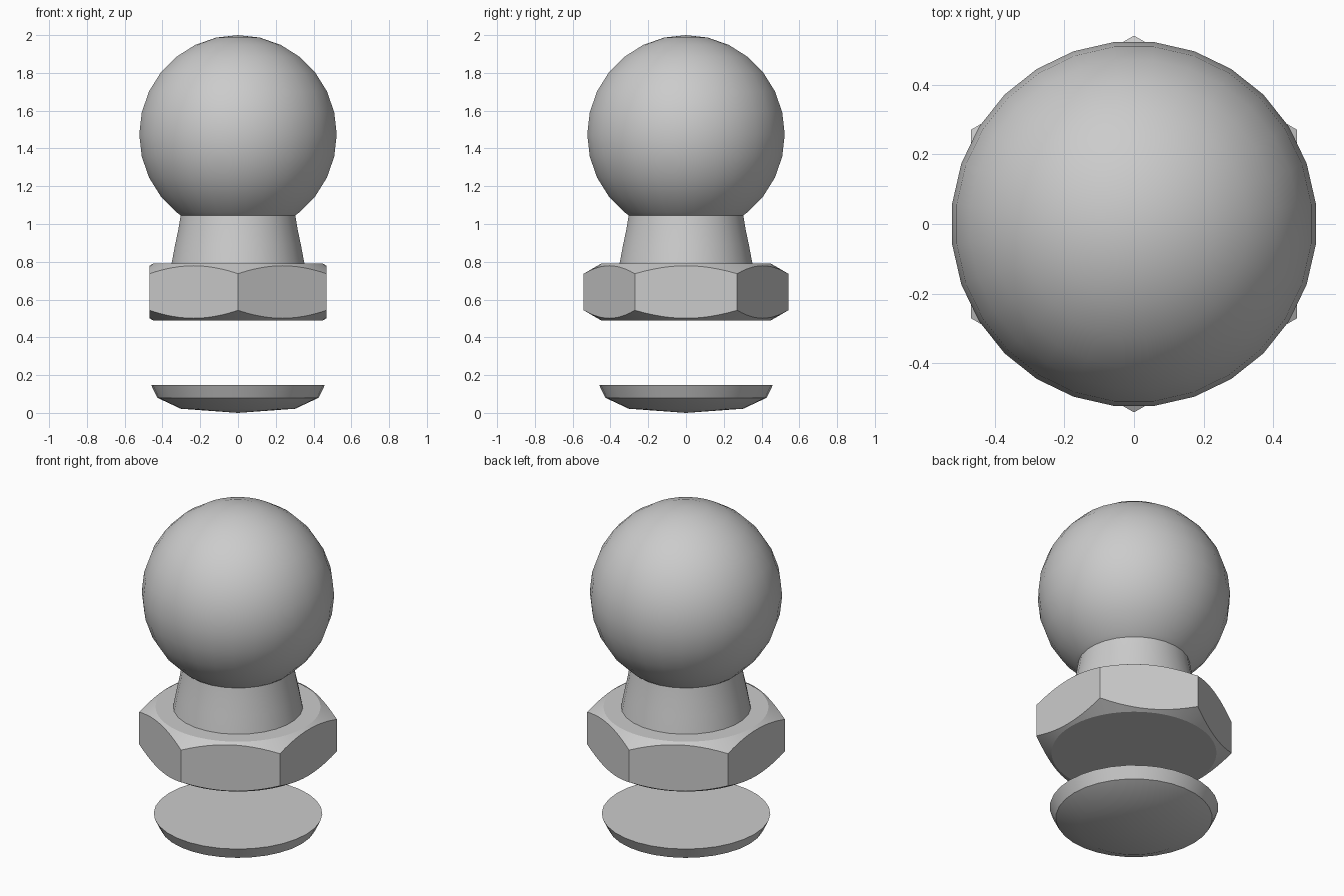
import bpy, bmesh
from math import sin, cos, pi, radians

if "Cube" in bpy.data.objects:
    bpy.data.objects.remove(bpy.data.objects["Cube"])


def make_object(name, rings, cap_start=False, cap_end=False):
    """Loft closed rings of points; a ring with one point is a pole."""
    bm = bmesh.new()
    loops = [[bm.verts.new(p) for p in ring] for ring in rings]
    for a, b in zip(loops, loops[1:]):
        n = max(len(a), len(b))
        for i in range(n):
            j = (i + 1) % n
            if len(a) == 1:
                bm.faces.new((a[0], b[j], b[i]))
            elif len(b) == 1:
                bm.faces.new((a[i], a[j], b[0]))
            else:
                bm.faces.new((a[i], a[j], b[j], b[i]))
    if cap_start:
        bm.faces.new(loops[0][::-1])
    if cap_end:
        bm.faces.new(loops[-1])
    mesh = bpy.data.meshes.new(name)
    bm.to_mesh(mesh)
    bm.free()
    obj = bpy.data.objects.new(name, mesh)
    bpy.context.collection.objects.link(obj)
    bpy.ops.object.select_all(action='DESELECT')
    obj.select_set(True)
    bpy.context.view_layer.objects.active = obj
    bpy.ops.object.shade_smooth_by_angle(angle=radians(28))
    return obj


def ring(r, z, n, offset=0.0):
    if r == 0:
        return [(0, 0, z)]
    return [(r * cos(2 * pi * (i + offset) / n), r * sin(2 * pi * (i + offset) / n), z)
            for i in range(n)]


# Ball, open at the bottom where it meets the neck
SEG, R, ZC = 28, 0.526, 1.474
angles = [radians(144.5)] + [2 * pi * k / SEG for k in range(11, 0, -1)]
rings = [ring(R * sin(a), ZC + R * cos(a), SEG, 0.5) for a in angles]
make_object("ball", rings + [[(0, 0, ZC + R)]])

# Slightly flared neck
neck = [(0.354, 0.79), (0.335, 0.89), (0.318, 0.97), (0.3055, 1.046)]
make_object("neck", [ring(r, z, SEG, 0.5) for r, z in neck])

# Hexagonal collar with conical chamfers top and bottom
N, FLAT, FACE_R, SLOPE = 72, 0.469, 0.45, 0.58
Z0, Z1 = 0.49, 0.79
lower, upper = [], []
for i in range(N):
    a = 2 * pi * i / N
    off = (a + pi / 6) % (pi / 3) - pi / 6
    r = FLAT / cos(off)
    drop = SLOPE * (r - FACE_R)
    lower.append((r * cos(a), r * sin(a), Z0 + drop))
    upper.append((r * cos(a), r * sin(a), Z1 - drop))
make_object("hex_collar", [ring(FACE_R, Z0, N), lower, upper, ring(FACE_R, Z1, N)],
            cap_start=True, cap_end=True)

# Shallow dished foot disc
disc = [(0, 0.0), (0.303, 0.022), (0.427, 0.08), (0.46, 0.148)]
make_object("foot_disc", [ring(r, z, 32) for r, z in disc], cap_end=True)
